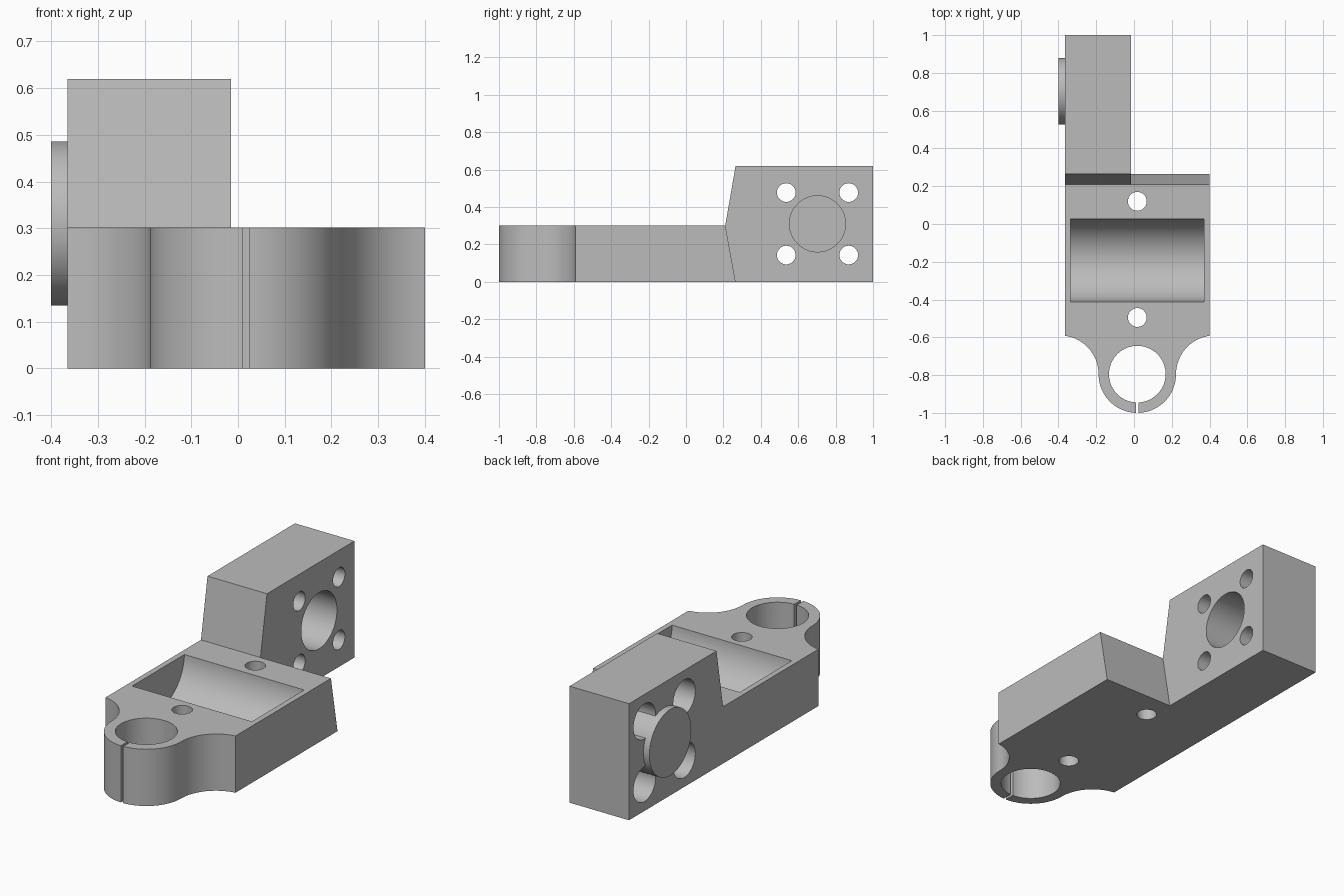
import bpy, bmesh, math
from mathutils import Matrix

if "Cube" in bpy.data.objects:
    bpy.data.objects.remove(bpy.data.objects["Cube"])

X0, X1, XB = -0.365, 0.40, -0.015      # left side, right side, right side of tall block
CX = (X0 + X1) / 2                     # middle of the base
H, TOP = 0.302, 0.62                   # base height, block height
RING_Y, RING_R = -0.795, 0.205         # clamp ring
BORE_Y, BORE_Z = 0.703, 0.31           # bore in tall block

grey = bpy.data.materials.new("plain_grey")
grey.diffuse_color = (0.5, 0.5, 0.5, 1)
grey.use_nodes = True
grey.node_tree.nodes["Principled BSDF"].inputs["Base Color"].default_value = grey.diffuse_color


def make(name, bm):
    bmesh.ops.recalc_face_normals(bm, faces=bm.faces)
    me = bpy.data.meshes.new(name)
    bm.to_mesh(me)
    bm.free()
    me.materials.append(grey)
    ob = bpy.data.objects.new(name, me)
    bpy.context.collection.objects.link(ob)
    return ob


def prism(name, points, offset):
    """Extrude a closed outline of 3D points along an offset."""
    bm = bmesh.new()
    face = bm.faces.new([bm.verts.new(p) for p in points])
    geom = bmesh.ops.extrude_face_region(bm, geom=[face])["geom"]
    bmesh.ops.translate(bm, vec=offset,
                        verts=[g for g in geom if isinstance(g, bmesh.types.BMVert)])
    return make(name, bm)


def rod(name, axis, r, a, b, u, v, seg=48):
    """Cylinder along x (u, v = y, z) or z (u, v = x, y), from a to b."""
    bm = bmesh.new()
    bmesh.ops.create_cone(bm, cap_ends=True, segments=seg, radius1=r, radius2=r, depth=b - a)
    m = (a + b) / 2
    if axis == "x":
        mat = Matrix.Translation((m, u, v)) @ Matrix.Rotation(math.pi / 2, 4, "Y")
    else:
        mat = Matrix.Translation((u, v, m))
    bm.transform(mat)
    return make(name, bm)


def combine(target, tool, op="DIFFERENCE"):
    mod = target.modifiers.new(tool.name, "BOOLEAN")
    mod.operation, mod.object, mod.solver = op, tool, "EXACT"
    bpy.context.view_layer.objects.active = target
    bpy.ops.object.modifier_apply(modifier=mod.name)
    bpy.data.objects.remove(tool)


# Base outline: straight sides, concave shoulders, round clamp end
right = [(X1, 0.265)]
fx = CX + 2 * RING_R                   # centre of the concave fillet
a0 = math.acos((X1 - fx) / RING_R)
for i in range(17):
    a = a0 + (math.pi - a0) * i / 16
    right.append((fx + RING_R * math.cos(a), RING_Y + RING_R * math.sin(a)))
for i in range(1, 25):
    a = -math.pi / 2 * i / 24
    right.append((CX + RING_R * math.cos(a), RING_Y + RING_R * math.sin(a)))
left = [(2 * CX - x, y) for x, y in reversed(right[:-1])]
body = prism("clamp_bracket", [(x, y, 0) for x, y in right + left], (0, 0, H))
for v in body.data.vertices:           # sloped rear face of the base
    if v.co.y > 0.2 and v.co.z > 0.1:
        v.co.y = 0.21

# Tall block at the rear with a pointed front edge
profile = [(0.265, 0), (1, 0), (1, TOP), (0.265, TOP), (0.21, H)]
block = prism("tall_block", [(X0, y, z) for y, z in profile], (XB - X0, 0, 0))

# Screw pockets, capped bore housing, then screw holes and bore
corners = [(BORE_Y + sy * 0.167, BORE_Z + sz * 0.167) for sy in (-1, 1) for sz in (-1, 1)]
for y, z in corners:
    combine(block, rod("pocket", "x", 0.093, X0 - 0.1, X0 + 0.2, y, z))
combine(block, rod("housing", "x", 0.176, -0.40, -0.1, BORE_Y, BORE_Z, 64), "UNION")
for y, z in corners:
    combine(block, rod("screw_hole", "x", 0.05, -0.5, 0.1, y, z, 32))
combine(block, rod("bore", "x", 0.15, X0, 0.1, BORE_Y, BORE_Z, 64))

# Cradle groove with a narrower lip at each end
combine(body, rod("groove", "x", 0.192, -0.6, 0.6, -0.192, 0.309, 64))
combine(body, rod("wide_groove", "x", 0.22, -0.335, 0.37, -0.192, 0.309, 64))

# Bolt holes, clamp hole and clamp slit
for y in (0.12, -0.495):
    combine(body, rod("bolt_hole", "z", 0.05, -0.1, 0.5, CX, y, 32))
combine(body, rod("clamp_hole", "z", 0.15, -0.1, 0.5, CX, RING_Y, 64))
slit = [(CX - 0.007, -1.1, -0.1), (CX + 0.007, -1.1, -0.1),
        (CX + 0.007, -0.85, -0.1), (CX - 0.007, -0.85, -0.1)]
combine(body, prism("slit", slit, (0, 0, 0.6)))

# Join the block to the base
combine(body, block, "UNION")
bpy.ops.object.select_all(action="DESELECT")
body.select_set(True)
bpy.context.view_layer.objects.active = body
bpy.ops.object.shade_smooth_by_angle(angle=math.radians(30))
